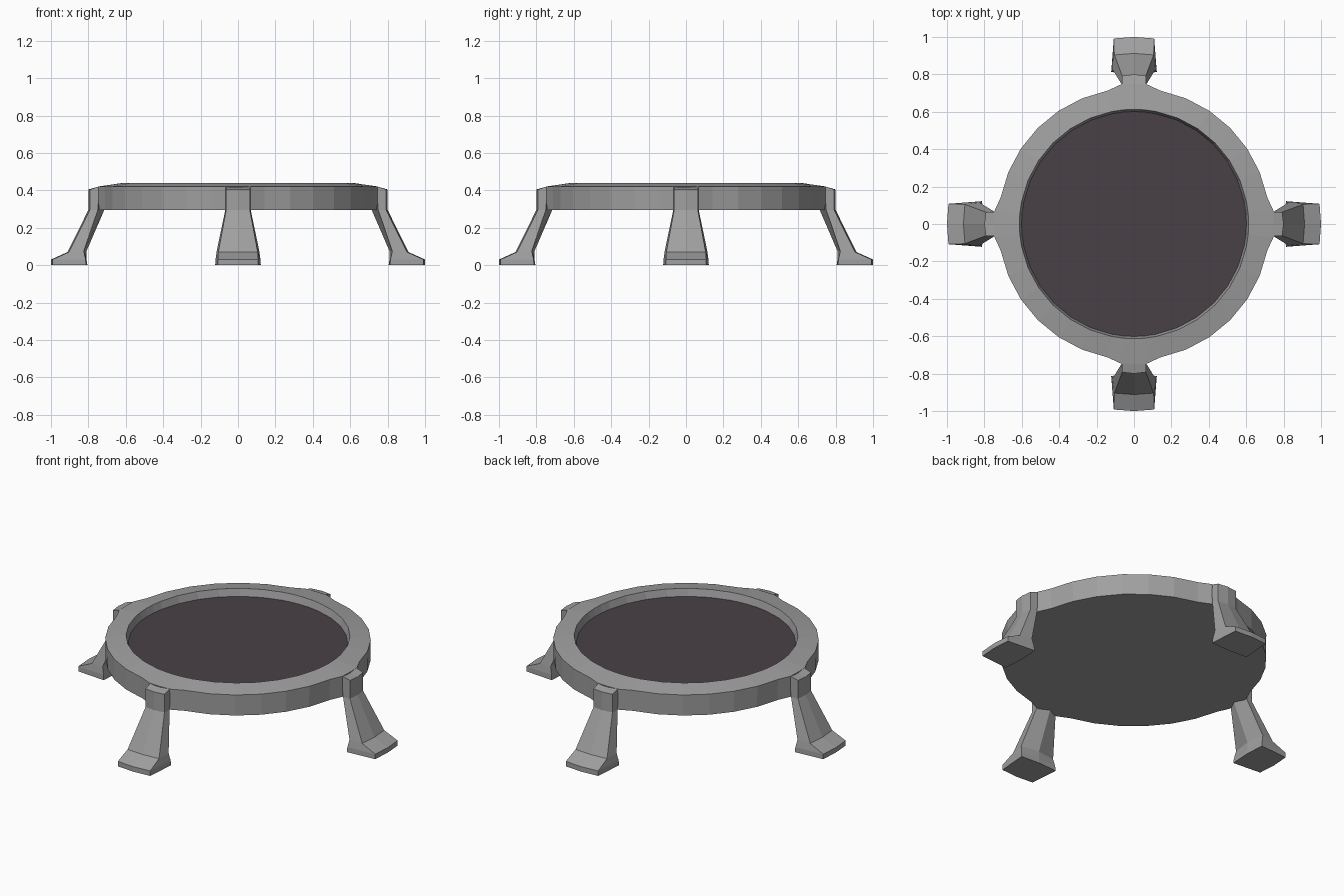
import bpy, bmesh, math

if "Cube" in bpy.data.objects:
    bpy.data.objects.remove(bpy.data.objects["Cube"])


def material(name, rgb):
    m = bpy.data.materials.new(name)
    m.diffuse_color = (*rgb, 1)
    m.use_nodes = True
    m.node_tree.nodes["Principled BSDF"].inputs["Base Color"].default_value = m.diffuse_color
    return m


grey = material("metal grey", (0.35, 0.35, 0.35))
dark = material("dark plum", (0.066, 0.053, 0.062))


def finish(bm, name, mat):
    bmesh.ops.recalc_face_normals(bm, faces=bm.faces)
    me = bpy.data.meshes.new(name)
    bm.to_mesh(me)
    bm.free()
    ob = bpy.data.objects.new(name, me)
    bpy.context.collection.objects.link(ob)
    me.materials.append(mat)
    return ob


def loft(bm, loops):
    """Bridge equal-length vertex loops with quads."""
    for a, b in zip(loops, loops[1:]):
        n = len(a)
        for i in range(n):
            j = (i + 1) % n
            bm.faces.new((a[i], a[j], b[j], b[i]))


# Ring: 32 sides, with extra corners where the rim flares into each leg
step = 11.25
angles = []
for q in range(4):
    for k in range(8):
        angles.append((q * 90 + k * step, k == 0))
        if k == 0:
            angles.append((q * 90 + 5.4, True))
        if k == 7:
            angles.append((q * 90 + 84.6, True))


def circle(bm, r, z, flare=0.0):
    return [bm.verts.new(((r + flare * f) * math.cos(math.radians(a)),
                          (r + flare * f) * math.sin(math.radians(a)), z))
            for a, f in angles]


bm = bmesh.new()
loops = [circle(bm, 0.725, 0.295, 0.022), circle(bm, 0.727, 0.42, 0.022),
         circle(bm, 0.613, 0.44), circle(bm, 0.60, 0.39)]
loft(bm, loops)
bm.faces.new(loops[0])
bm.faces.new(loops[-1])
finish(bm, "ring_frame", grey)

# Dark inset disc
bm = bmesh.new()
lo, hi = circle(bm, 0.601, 0.391), circle(bm, 0.601, 0.397)
loft(bm, [lo, hi])
bm.faces.new(lo)
bm.faces.new(hi)
finish(bm, "inset_disc", dark)

# Leg sections: outer (x, half width, z), inner (x, half width, z), ridge x
SECTIONS = [
    ((1.00, 0.108, 0.00), (0.812, 0.122, 0.00), 0.805),
    ((1.00, 0.108, 0.03), (0.815, 0.120, 0.03), 0.81),
    ((0.912, 0.105, 0.07), (0.825, 0.114, 0.075), 0.81),
    ((0.80, 0.063, 0.295), (0.75, 0.068, 0.295), 0.715),
    ((0.80, 0.063, 0.405), (0.74, 0.066, 0.421), 0.715),
]


def leg(name, turn):
    bm = bmesh.new()
    rows = []
    for (xo, wo, zo), (xi, wi, zi), ridge in SECTIONS:
        pts = [(xo - 0.008, -wo, zo), (xo, 0, zo), (xo - 0.008, wo, zo),
               (xi, wi, zi), (ridge, 0, zi), (xi, -wi, zi)]
        rows.append([bm.verts.new(p) for p in pts])
    loft(bm, rows)
    bm.faces.new(rows[0])
    top = rows[-1]
    bm.faces.new((top[0], top[1], top[4], top[5]))
    bm.faces.new((top[1], top[2], top[3], top[4]))
    ob = finish(bm, name, grey)
    ob.rotation_euler.z = turn


for i, side in enumerate(("right", "back", "left", "front")):
    leg(side + "_leg", i * math.pi / 2)
